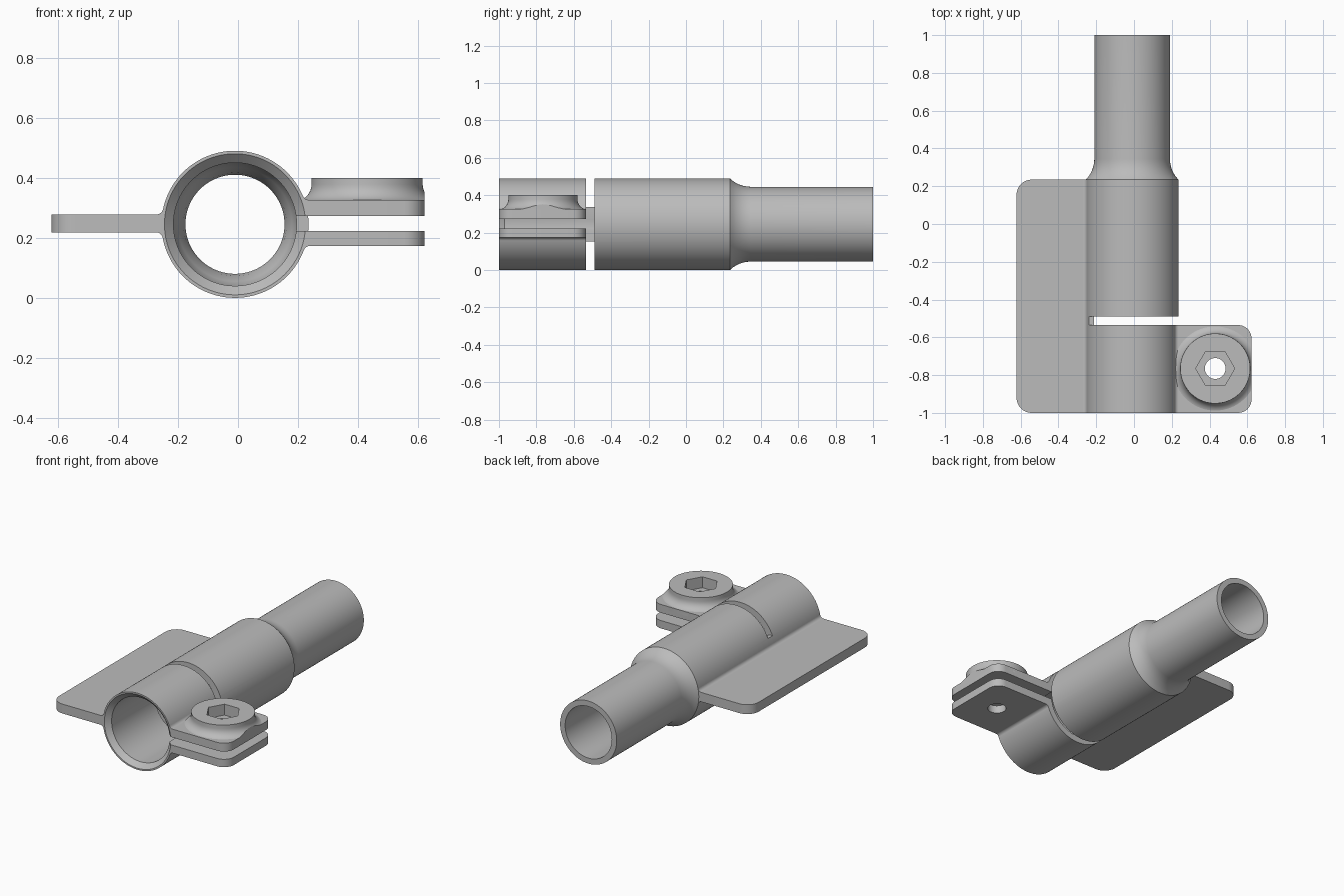
import bpy, bmesh
from math import sin, cos, pi, sqrt, atan2, radians
from mathutils import Matrix, Vector

if "Cube" in bpy.data.objects:
    bpy.data.objects.remove(bpy.data.objects["Cube"], do_unlink=True)

AX, AZ, R = -0.01, 0.245, 0.245        # tube axis position and outer radius
FRONT, SLIT0, SLIT1, STEP = -1.0, -0.535, -0.49, 0.235
BX, BY = 0.43, -0.765                  # bolt boss centre

grey = bpy.data.materials.new("plain grey")
grey.use_nodes = True
grey.diffuse_color = (0.5, 0.5, 0.5, 1)
grey.node_tree.nodes["Principled BSDF"].inputs["Base Color"].default_value = (0.5, 0.5, 0.5, 1)


def finish(name, bm, matrix=Matrix()):
    bm.transform(matrix)
    bmesh.ops.recalc_face_normals(bm, faces=bm.faces)
    mesh = bpy.data.meshes.new(name)
    bm.to_mesh(mesh)
    bm.free()
    mesh.materials.append(grey)
    ob = bpy.data.objects.new(name, mesh)
    bpy.context.collection.objects.link(ob)
    return ob


def lathe(name, profile, matrix, n=96):
    """Solid of revolution about local z from (radius, height) points."""
    bm = bmesh.new()
    rings = [[bm.verts.new((r * cos(2 * pi * i / n), r * sin(2 * pi * i / n), h))
              for i in range(n)] for r, h in profile]
    for a, b in zip(rings, rings[1:]):
        for i in range(n):
            j = (i + 1) % n
            bm.faces.new((a[i], a[j], b[j], b[i]))
    bm.faces.new(rings[0])
    bm.faces.new(rings[-1])
    return finish(name, bm, matrix)


def prism(name, outline, lo, hi, along="Z"):
    """Extrude an xy outline along z, or an xz outline along y."""
    bm = bmesh.new()
    put = (lambda a, b, c: (a, b, c)) if along == "Z" else (lambda a, b, c: (a, c, b))
    bottom = [bm.verts.new(put(a, b, lo)) for a, b in outline]
    top = [bm.verts.new(put(a, b, hi)) for a, b in outline]
    bm.faces.new(bottom)
    bm.faces.new(top)
    for i in range(len(outline)):
        j = (i + 1) % len(outline)
        bm.faces.new((bottom[i], bottom[j], top[j], top[i]))
    return finish(name, bm)


def box(name, x0, x1, y0, y1, z0, z1):
    return prism(name, [(x0, y0), (x1, y0), (x1, y1), (x0, y1)], z0, z1)


def tongue(x_root, x_tip, y0, y1, r):
    """Rectangle with its two tip corners rounded."""
    s = 1 if x_tip > x_root else -1
    arc = [(r * sin(t * pi / 16), r * cos(t * pi / 16)) for t in range(9)]
    upper = [(x_tip - s * (r - dx), y1 - r + dy) for dx, dy in arc]
    lower = [(x_tip - s * (r - dx), y0 + r - dy) for dx, dy in reversed(arc)]
    return [(x_root, y1)] + upper + lower + [(x_root, y0)]


def boolean(ob, cutter, operation="DIFFERENCE"):
    mod = ob.modifiers.new("cut", "BOOLEAN")
    mod.operation, mod.object, mod.solver = operation, cutter, "EXACT"
    bpy.context.view_layer.objects.active = ob
    bpy.ops.object.modifier_apply(modifier=mod.name)


def fillet(name, side, z, up, y0, y1, r=0.022):
    """Concave strip blending a plate surface at height z into the tube."""
    dz = z - AZ + up * r
    dx = sqrt((R + r) ** 2 - dz ** 2)
    a0 = -pi / 2
    a1 = atan2(-up * dz, -dx)
    if a1 > 0:
        a1 -= 2 * pi
    pts = [(dx + r * cos(a0 + (a1 - a0) * t / 8),
            dz + up * r * sin(a0 + (a1 - a0) * t / 8)) for t in range(9)]
    root = Vector((dx, z - AZ - up * 0.005)).normalized() * R * 0.985
    pts += [tuple(root), (dx, z - AZ - up * 0.005)]
    return prism(name, [(AX + side * x, AZ + h) for x, h in pts], y0, y1, "Y")


# Tube with a necked-down rear end
along_y = Matrix.Translation((AX, 0, AZ)) @ Matrix.Rotation(-pi / 2, 4, "X")
neck = [(0.2 + 0.157 * (1 - cos(radians(a))), STEP + 0.11 - 0.157 * sin(radians(a)))
        for a in (37, 30, 22, 15, 7, 0)]
tube = lathe("tube", [(R, FRONT), (R, STEP)] + neck + [(0.2, 1)], along_y)
bore = lathe("bore_cutter", [(0.245, -1.01), (0.205, -0.97), (0.205, STEP),
                             (0.19, STEP + 0.03), (0.172, STEP + 0.07),
                             (0.165, STEP + 0.11), (0.165, 1.01)], along_y)

# Cross slit and clamping gap
cutters = [bore,
           box("slit_mid", -0.213, 0.3, SLIT0, SLIT1, AZ - 0.1, AZ + 0.1),
           box("slit_top", -0.3, 0.3, SLIT0, SLIT1, AZ + 0.092, 0.6),
           box("slit_bottom", -0.3, 0.3, SLIT0, SLIT1, -0.1, AZ - 0.092),
           box("gap", 0.1, 0.3, -1.1, SLIT0 + 0.01, 0.223, 0.273)]
for c in cutters:
    boolean(tube, c)

# Side flange and the two clamp lugs
flange = prism("side_flange", tongue(-0.23, -0.622, FRONT, STEP, 0.08), 0.218, 0.278)
lug_outline = tongue(0.2, 0.622, FRONT, SLIT0, 0.07)
upper_lug = prism("upper_lug", lug_outline, 0.273, 0.326)
lower_lug = prism("lower_lug", lug_outline, 0.173, 0.223)

# Flared bolt boss trimmed to the lug outline
flare = [(0.185 + 0.055 * (1 - sin(t * pi / 16)), 0.323 + 0.055 * (1 - cos(t * pi / 16)))
         for t in range(9)]
at_bolt = Matrix.Translation((BX, BY, 0))
boss = lathe("bolt_boss", [(0.24, 0.3)] + flare + [(0.185, 0.4)], at_bolt)
trim = prism("boss_trim", lug_outline, 0.2, 0.5)
boolean(boss, trim, "INTERSECT")

# Bolt hole and hexagonal socket
hole = lathe("hole_cutter", [(0.055, 0.1), (0.055, 0.5)], at_bolt, 48)
socket = lathe("socket_cutter", [(0.103, 0.33), (0.103, 0.5)], at_bolt, 6)
for ob in (upper_lug, lower_lug, boss):
    boolean(ob, hole)
boolean(boss, socket)
for ob in (flange, upper_lug, lower_lug, boss):
    boolean(ob, bore)

# Blends between plates and tube
blends = [fillet("flange_blend_top", -1, 0.278, 1, FRONT, STEP),
          fillet("flange_blend_bottom", -1, 0.218, -1, FRONT, STEP),
          fillet("upper_lug_blend", 1, 0.326, 1, FRONT, SLIT0),
          fillet("lower_lug_blend", 1, 0.173, -1, FRONT, SLIT0)]

for c in cutters + [trim, hole, socket]:
    bpy.data.objects.remove(c, do_unlink=True)

# Smooth curved faces, keep hard edges
bpy.ops.object.select_all(action="DESELECT")
for ob in [tube, flange, upper_lug, lower_lug, boss] + blends:
    ob.select_set(True)
    bpy.context.view_layer.objects.active = ob
bpy.ops.object.shade_smooth_by_angle(angle=radians(28))
